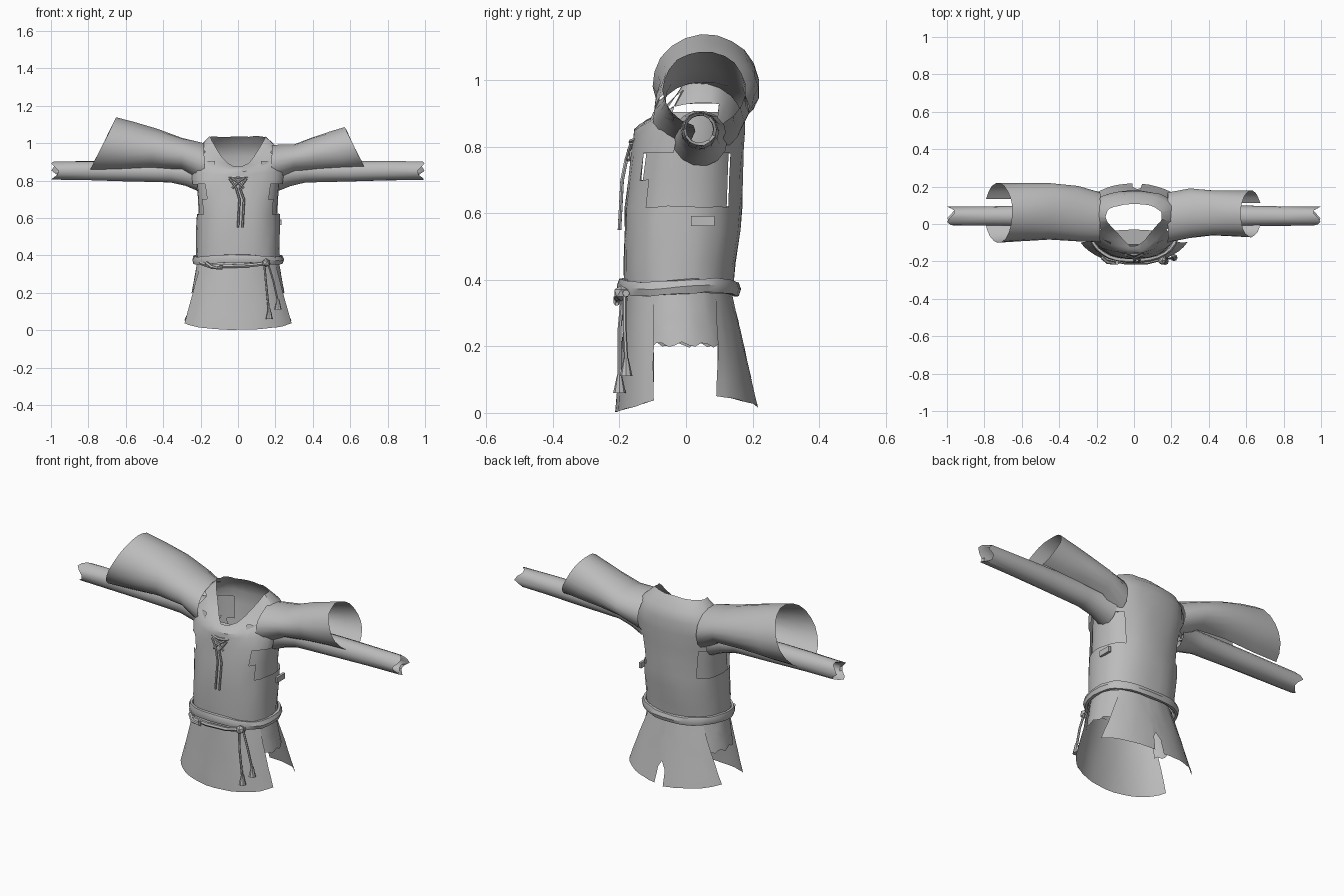
import bpy
import bmesh
import random
from math import sin, cos, radians, pi, copysign

random.seed(4)
cube = bpy.data.objects.get("Cube")
if cube:
    bpy.data.objects.remove(cube, do_unlink=True)

cloth = bpy.data.materials.new("grey_cloth")
cloth.use_nodes = True
GREY = (0.5, 0.5, 0.5, 1)
cloth.diffuse_color = GREY
bsdf = cloth.node_tree.nodes["Principled BSDF"]
bsdf.inputs["Base Color"].default_value = GREY
bsdf.inputs["Roughness"].default_value = 0.9


def finish(obj, angle=35):
    obj.data.materials.clear()
    obj.data.materials.append(cloth)
    bpy.ops.object.select_all(action="DESELECT")
    obj.select_set(True)
    bpy.context.view_layer.objects.active = obj
    bpy.ops.object.shade_smooth_by_angle(angle=radians(angle))
    return obj


def sheet(name, rows, closed=True, loop_rows=False, drop=None, wobble=0.0):
    """Skin rows of points into a cloth surface; drop removes faces by centre."""
    bm = bmesh.new()
    grid = [[bm.verts.new([c + random.uniform(-wobble, wobble) for c in p])
             for p in row] for row in rows]
    n = len(rows[0])
    for i in range(len(rows) if loop_rows else len(rows) - 1):
        a, b = grid[i], grid[(i + 1) % len(rows)]
        for j in range(n if closed else n - 1):
            k = (j + 1) % n
            bm.faces.new((a[j], a[k], b[k], b[j]))
    if drop:
        gone = [f for f in bm.faces if drop(f.calc_center_median())]
        bmesh.ops.delete(bm, geom=gone, context="FACES")
    bmesh.ops.recalc_face_normals(bm, faces=bm.faces)
    mesh = bpy.data.meshes.new(name)
    bm.to_mesh(mesh)
    bm.free()
    obj = bpy.data.objects.new(name, mesh)
    bpy.context.collection.objects.link(obj)
    return finish(obj)


def oval(deg, half_width, front, back, power=0.85):
    """Point on a body cross-section; 270 degrees is the front."""
    c, s = cos(radians(deg)), sin(radians(deg))
    x = half_width * copysign(abs(c) ** power, c)
    y = (front + back) / 2 + (back - front) / 2 * copysign(abs(s) ** power, s)
    return x, y


def cord(name, points, radius):
    curve = bpy.data.curves.new(name, "CURVE")
    curve.dimensions = "3D"
    curve.bevel_depth = radius
    curve.bevel_resolution = 1
    curve.use_fill_caps = True
    spline = curve.splines.new("POLY")
    spline.points.add(len(points) - 1)
    for sp, p in zip(spline.points, points):
        sp.co = (*p, 1)
    obj = bpy.data.objects.new(name, curve)
    bpy.context.collection.objects.link(obj)
    bpy.ops.object.select_all(action="DESELECT")
    obj.select_set(True)
    bpy.context.view_layer.objects.active = obj
    bpy.ops.object.convert(target="MESH")
    return finish(bpy.context.object)


# Torso: height, half width, front, back, neckline dip
body = [(.36, .222, -.185, .14, 0), (.45, .222, -.19, .15, 0),
        (.55, .222, -.187, .163, 0), (.62, .222, -.184, .168, 0),
        (.70, .23, -.175, .17, 0), (.78, .245, -.163, .172, 0),
        (.86, .255, -.14, .176, .03), (.93, .25, -.11, .175, .08),
        (.985, .207, -.07, .16, .12), (1.035, .15, -.025, .105, .16)]


def body_row(z, w, f, b, dip, shrink=1.0):
    row = []
    for deg in range(0, 360, 12):
        x, y = oval(deg, w * shrink, f * shrink, b * shrink)
        facing = max(0, -sin(radians(deg)))
        row.append((x, y - .6 * dip * facing ** 7, z - dip * facing ** 2.5))
    return row


def armhole(c):
    low = .62 < c.z < .8 and -.12 < c.y < .13
    high = .8 <= c.z < .95 and -.045 < c.y < .1
    return abs(c.x) > .17 and (low or high)


sheet("tunic_body", [body_row(*r) for r in body], drop=armhole, wobble=.003)

# Inner side gussets seen through the armholes
gusset = body[2:4] + [(.7, .225, -.175, .17, 0), (.78, .232, -.163, .172, 0),
                      (.85, .235, -.145, .172, 0), (.905, .235, -.12, .17, 0)]
sheet("side_gussets", [body_row(*r, shrink=.95) for r in gusset],
      drop=lambda c: abs(c.x) < .14)

# Inner flap behind the neck opening
sheet("neck_flap", [[(x, y - .5 * x * x * (i - 1), z) for x in (-.1, -.05, 0, .05, .1)]
                    for i, (y, z) in enumerate([(-.15, .79), (-.11, .83), (-.03, .84)])],
      closed=False)

# Skirt panels
HEM = (.33, -.212, .22)
WAIST = (.218, -.18, .135)


def panel(name, start, stop, hem, spread=1.0, steps=16, lean=0):
    rows = []
    for i in range(7):
        t = i / 6
        row = []
        for j in range(steps + 1):
            deg = start + (stop - start) * j / steps
            z = .37 + (hem(deg) - .37) * t
            k = (.37 - z) / .37 * spread
            deg += lean * (1 - t) * (90 - deg) / 60
            x, y = oval(deg, *[a + (b - a) * k for a, b in zip(WAIST, HEM)], power=.95)
            row.append((x, y, z))
        rows.append(row)
    return sheet(name, rows, closed=False, wobble=.0015)


panel("front_skirt", 207, 333, lambda d: .003 + .035 * ((d - 270) / 63) ** 2)
panel("back_skirt_left", 25, 83, lambda d: .02 + .03 * abs(d - 83) / 56, steps=8, lean=17)
panel("back_skirt_right", 91, 155, lambda d: .015 + .035 * abs(d - 91) / 62, steps=10, lean=17)
panel("back_skirt_join", 82, 92, lambda d: .14 - .01 * abs(d - 87), steps=2)
for side, start, stop in (("left", -30, 45), ("right", 135, 210)):
    panel(side + "_side_skirt", start, stop,
          lambda d: .205 + .008 * sin(d * 1.3), spread=.6, steps=12)

# Rolled belt
belt = []
for deg in range(0, 360, 12):
    section = []
    for k in range(6):
        a = k * pi / 3
        grow = .01 + .013 * cos(a)
        x, y = oval(deg, .222 + grow, -.185 - grow, .142 + grow)
        section.append((x, y, .378 + .006 * sin(radians(deg * 3)) + .024 * sin(a)))
    belt.append(section)
sheet("belt", belt, loop_rows=True, wobble=.002)
cord("belt_sash", [(-.2, -.13, .36), (-.15, -.185, .342), (-.05, -.205, .342),
                   (.07, -.205, .347), (.17, -.18, .36)], .011)
cord("belt_loop", [(-.17, -.18, .36), (-.14, -.205, .337), (-.09, -.208, .33),
                   (-.09, -.208, .35)], .01)

# Hanging belt cords with tassels
for i, path in enumerate([[(.14, -.19, .36), (.15, -.2, .25), (.165, -.2, .11)],
                          [(.16, -.185, .36), (.19, -.185, .26), (.212, -.18, .16)]]):
    cord("belt_cord_%d" % i, path, .006)
    x, y, z = path[-1]
    bpy.ops.mesh.primitive_cone_add(vertices=8, radius1=.019, radius2=.007,
                                    depth=.055, location=(x + .002, y, z - .022))
    bpy.context.object.name = "tassel_%d" % i
    finish(bpy.context.object)
bpy.ops.mesh.primitive_ico_sphere_add(subdivisions=1, radius=.024,
                                      location=(.15, -.195, .36))
bpy.context.object.name = "belt_knot"
finish(bpy.context.object)

# Neck lacing
for s, side in ((1, "left"), (-1, "right")):
    cord(side + "_cross_lace", [(-.05 * s, -.15, .825), (0, -.172, .79),
                                (.03 * s, -.172, .76)], .006)
    cord(side + "_hanging_lace", [(.045 * s, -.165, .81), (.01 * s, -.18, .76),
                                  (.02 + .012 * s, -.192, .7), (.012 + .012 * s, -.2, .55)], .006)
cord("top_lace", [(-.05, -.15, .82), (0, -.165, .815), (.05, -.15, .82)], .008)

# Wide outer sleeves, open underneath: reach, slant, centre y, radius y, centre z, radius z
wide = {-1: ("right", [(.18, 0, .035, .135, .885, .115), (.3, 0, .055, .148, .94, .09),
                       (.45, .02, .068, .152, .965, .112), (.6, .05, .065, .156, .978, .135),
                       (.725, .075, .06, .16, .99, .148)]),
        1: ("left", [(.18, 0, .035, .135, .88, .11), (.3, 0, .058, .132, .915, .08),
                     (.42, .015, .06, .122, .94, .095), (.53, .04, .058, .123, .958, .105),
                     (.625, .055, .055, .125, .975, .113)])}
for s, (side, rings) in wide.items():
    rows = []
    for x, slant, cy, ry, cz, rz in rings:
        arc = [radians(-63 + 317 * j / 18) for j in range(19)]
        rows.append([(s * (x - slant * sin(a)), cy + ry * cos(a), cz + rz * sin(a))
                     for a in arc])
    sheet(side + "_outer_sleeve", rows, closed=False, wobble=.002)

# Narrow inner sleeves with frayed, turned-in cuffs: reach, radius, centre z, fray
tube = [(.21, .085, .825, 0), (.28, .068, .838, 0), (.36, .058, .847, 0),
        (.6, .056, .85, 0), (.8, .052, .853, 0), (.978, .05, .853, .02),
        (.965, .041, .853, .015), (.9, .041, .853, 0)]
for s, side in ((1, "left"), (-1, "right")):
    rows = []
    for x, r, cz, fray in tube:
        rows.append([(s * (x + fray * cos(j * 5)), .042 + r * cos(j * pi / 7),
                      cz + r * sin(j * pi / 7)) for j in range(14)])
    sheet(side + "_inner_sleeve", rows, wobble=.0015)

# Small side tab below the left armhole
bpy.ops.mesh.primitive_cube_add(size=1, location=(.225, .05, .577))
tab = bpy.context.object
tab.name = "side_tab"
tab.scale = (.014, .07, .03)
finish(tab)
